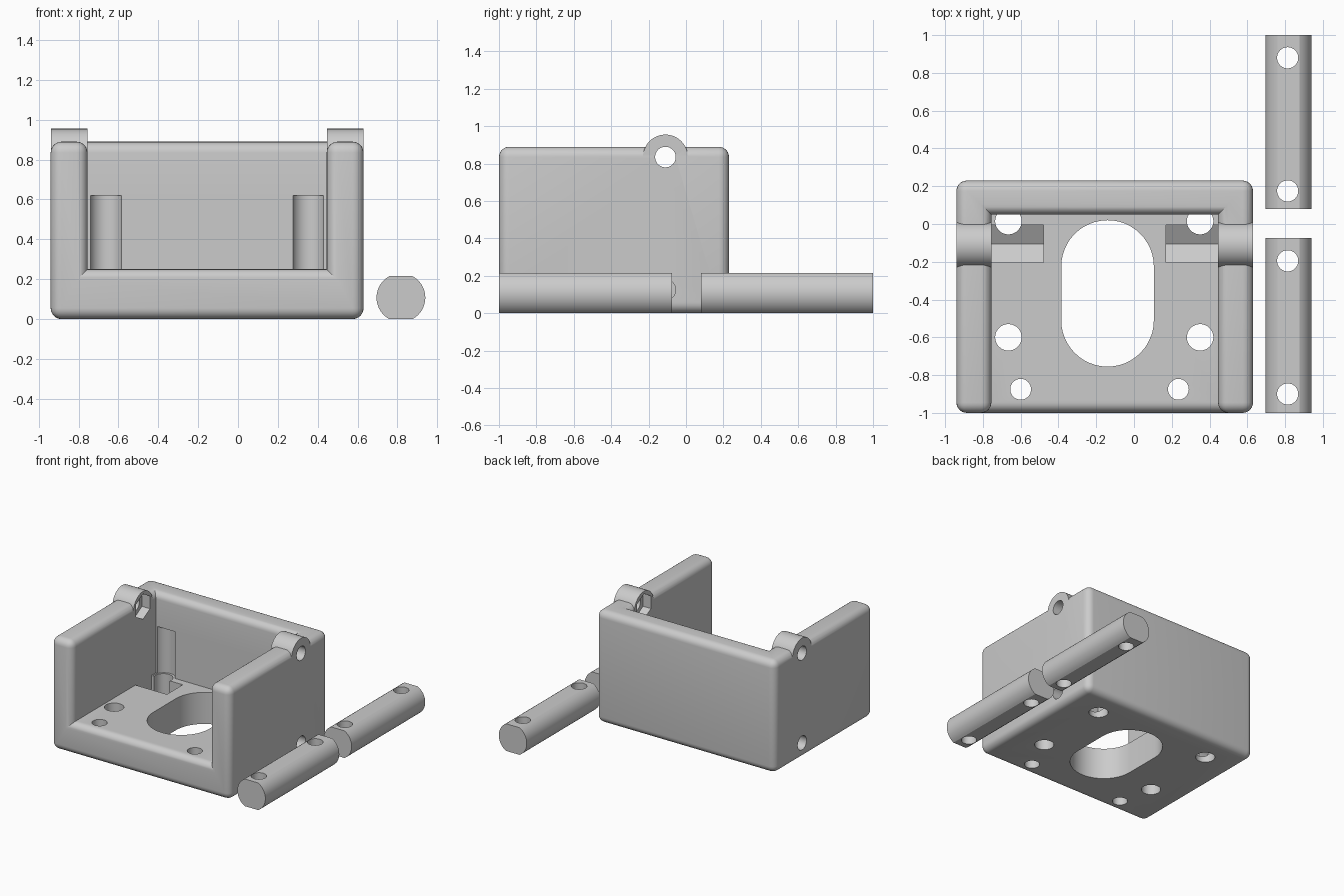
import bpy, bmesh, math

if "Cube" in bpy.data.objects:
    bpy.data.objects.remove(bpy.data.objects["Cube"], do_unlink=True)

grey = bpy.data.materials.new("plain grey")
grey.use_nodes = True
grey.diffuse_color = (0.6, 0.6, 0.6, 1)
grey.node_tree.nodes["Principled BSDF"].inputs["Base Color"].default_value = (0.6, 0.6, 0.6, 1)


def prism(name, points, axis, lo, hi):
    """Extrude a 2D outline along the x, y or z axis."""
    place = {"x": lambda a, b, t: (t, a, b),
             "y": lambda a, b, t: (a, t, b),
             "z": lambda a, b, t: (a, b, t)}[axis]
    bm = bmesh.new()
    low = [bm.verts.new(place(a, b, lo)) for a, b in points]
    top = [bm.verts.new(place(a, b, hi)) for a, b in points]
    bm.faces.new(low)
    bm.faces.new(top)
    n = len(points)
    for i in range(n):
        j = (i + 1) % n
        bm.faces.new((low[i], low[j], top[j], top[i]))
    bmesh.ops.recalc_face_normals(bm, faces=bm.faces)
    mesh = bpy.data.meshes.new(name)
    bm.to_mesh(mesh)
    bm.free()
    mesh.materials.append(grey)
    ob = bpy.data.objects.new(name, mesh)
    bpy.context.collection.objects.link(ob)
    return ob


def circle(a, b, r, n=48, turn=0.0):
    return [(a + r * math.cos(turn + math.tau * i / n),
             b + r * math.sin(turn + math.tau * i / n)) for i in range(n)]


def rect(a0, a1, b0, b1):
    return [(a0, b0), (a1, b0), (a1, b1), (a0, b1)]


def combine(ob, tool, operation="DIFFERENCE"):
    """Apply a boolean and throw the tool away."""
    mod = ob.modifiers.new("cut", "BOOLEAN")
    mod.object, mod.operation, mod.solver = tool, operation, "EXACT"
    deps = bpy.context.evaluated_depsgraph_get()
    mesh = bpy.data.meshes.new_from_object(ob.evaluated_get(deps))
    ob.modifiers.clear()
    ob.data = mesh
    bpy.data.objects.remove(tool, do_unlink=True)


def finish(ob):
    bpy.ops.object.select_all(action="DESELECT")
    ob.select_set(True)
    bpy.context.view_layer.objects.active = ob
    bpy.ops.object.shade_smooth_by_angle(angle=math.radians(30))


# Housing: box open at the front and top, with every convex edge rounded
X0, X1, IN0, IN1 = -0.94, 0.63, -0.755, 0.445
MID = (X0 + X1) / 2
FLOOR, TOP = 0.25, 0.89
housing = prism("housing", rect(X0, X1, -1, 0.23), "z", 0, TOP)
combine(housing, prism("cavity", rect(IN0, IN1, -1.5, 0.05), "z", FLOOR, 1.5))
bm = bmesh.new()
bm.from_mesh(housing.data)
bmesh.ops.dissolve_limit(bm, angle_limit=0.01, verts=bm.verts, edges=bm.edges)
convex = [e for e in bm.edges if e.is_convex and e.calc_face_angle(0) > 1]
bmesh.ops.bevel(bm, geom=convex, offset=0.055, offset_type="OFFSET", segments=6,
                profile=0.5, affect="EDGES", clamp_overlap=True)
bm.to_mesh(housing.data)
bm.free()

# Hinge lugs on the side walls
PIN_Y, PIN_Z, NUT_Z = -0.11, 0.835, 0.125
for lo, hi in ((X0, IN0), (IN1, X1)):
    combine(housing, prism("lug", circle(PIN_Y, PIN_Z, 0.12), "x", lo + 0.0005, hi - 0.0005), "UNION")

# Hinge pin hole through both walls
combine(housing, prism("pin_hole", circle(PIN_Y, PIN_Z, 0.055), "x", -1.2, 0.9))

# Central opening with round ends
r, y0, y1 = 0.245, -0.51, -0.225
oval = [(MID + 0.015 + r * math.cos(math.pi * i / 24),
         (y1 if i <= 24 else y0) + r * math.sin(math.pi * i / 24)) for i in range(25)]
oval += [(MID + 0.015 + r * math.cos(math.pi * i / 24),
          y0 + r * math.sin(math.pi * i / 24)) for i in range(24, 49)]
combine(housing, prism("opening", oval, "z", -0.2, 0.5))

# Vertical fixing holes in the floor
for x, y, rad in ((-0.665, 0.015, 0.07), (0.35, 0.015, 0.07), (-0.665, -0.6, 0.07),
                  (0.35, -0.6, 0.07), (-0.6, -0.875, 0.055), (0.235, -0.875, 0.055)):
    combine(housing, prism("floor_hole", circle(x, y, rad), "z", -0.2, 0.4))

# Screw grooves in the back wall
for x in (-0.6625, 0.3525):
    combine(housing, prism("groove", circle(x, 0.02, 0.083), "z", FLOOR - 0.002, 0.62))

# Nut pockets: pointed slots in the floor, hexagons in the lugs, side screw holes
slot = [(-0.205, 0.4), (-0.205, 0.07), (-0.105, 0.012), (-0.005, 0.07), (-0.005, 0.4)]
for inner, outer, d in ((IN0, X0, 1), (IN1, X1, -1)):
    def span(a, b):
        return min(a, b), max(a, b)
    combine(housing, prism("slot", slot, "x", *span(inner, inner + 0.275 * d)))
    combine(housing, prism("screw_hole", circle(PIN_Y, NUT_Z, 0.055), "x",
                           *span(outer - 0.1 * d, inner + 0.05 * d)))
    combine(housing, prism("hex", circle(PIN_Y, PIN_Z, 0.1, 6, math.pi / 6), "x",
                           *span(inner - 0.07 * d, inner + 0.05 * d)))
finish(housing)

# Loose rods: round bars with flat top and bottom, drilled near each end
ROD_X, ROD_R, ROD_H = 0.8175, 0.1225, 0.215
flat = math.asin(ROD_H / 2 / ROD_R)
side = [-flat + 2 * flat * i / 16 for i in range(17)]
outline = [(ROD_X + ROD_R * math.cos(a), ROD_H / 2 + ROD_R * math.sin(a))
           for a in side + [a + math.pi for a in side]]
for name, lo, hi, holes in (("front_rod", -1, -0.075, (-0.9, -0.195)),
                            ("back_rod", 0.08, 1, (0.175, 0.88))):
    rod = prism(name, outline, "y", lo, hi)
    for y in holes:
        combine(rod, prism("rod_hole", circle(ROD_X - 0.004, y, 0.056), "z", -0.2, 0.5))
    finish(rod)
